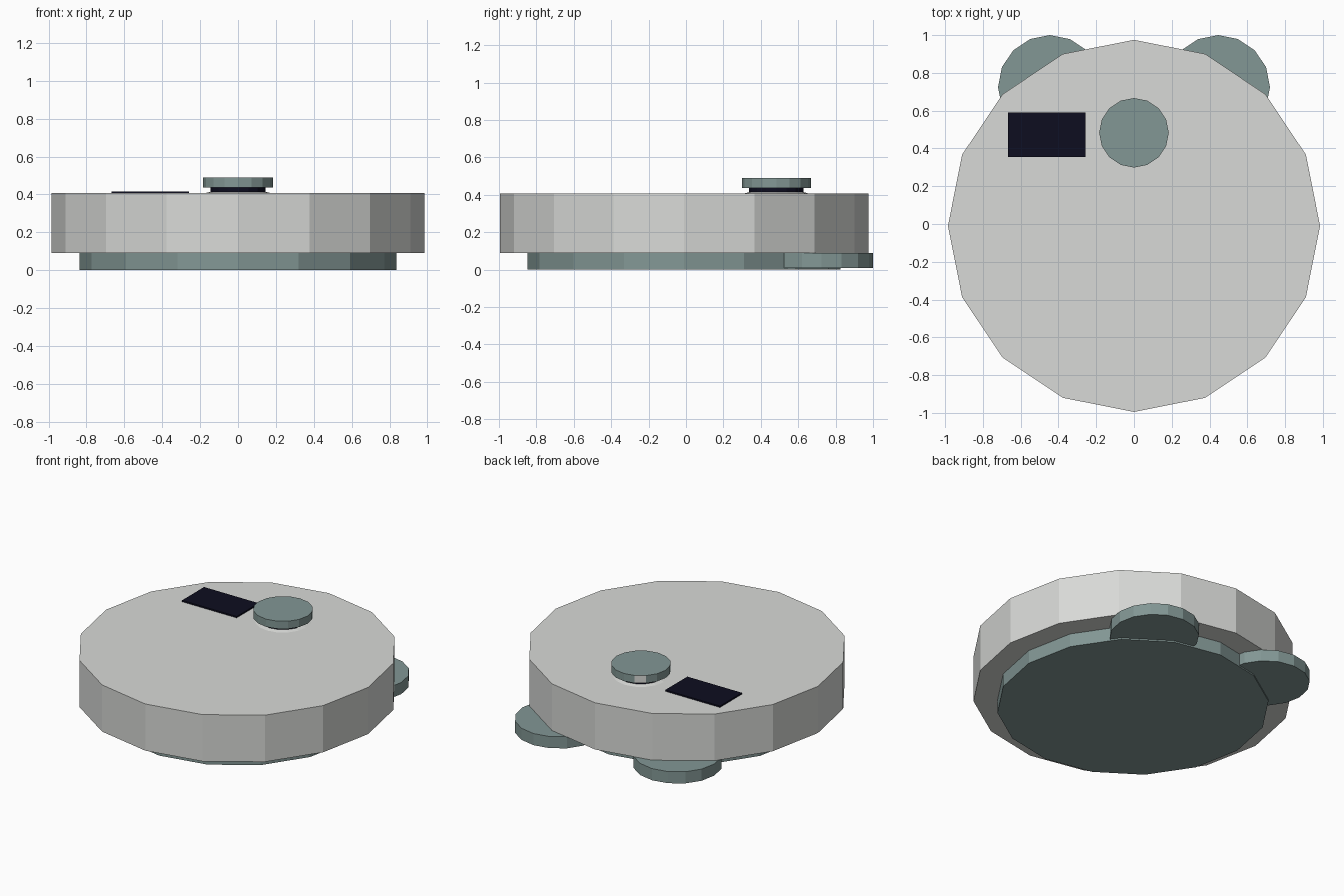
import bpy, bmesh, math

if "Cube" in bpy.data.objects:
    bpy.data.objects.remove(bpy.data.objects["Cube"])


def material(name, rgb):
    m = bpy.data.materials.new(name)
    m.diffuse_color = (*rgb, 1.0)
    m.use_nodes = True
    m.node_tree.nodes["Principled BSDF"].inputs["Base Color"].default_value = m.diffuse_color
    return m


GREY = material("light grey", (0.69, 0.70, 0.68))
TEAL = material("grey teal", (0.225, 0.31, 0.30))
DARK = material("dark navy", (0.004, 0.004, 0.014))


def finish(name, bm, *mats):
    me = bpy.data.meshes.new(name)
    bmesh.ops.recalc_face_normals(bm, faces=bm.faces)
    bm.to_mesh(me)
    bm.free()
    for m in mats:
        me.materials.append(m)
    ob = bpy.data.objects.new(name, me)
    bpy.context.collection.objects.link(ob)
    return ob


def disc(name, x, y, r, z0, z1, *mats, r_top=None):
    """16-sided flat-shaded disc with corners on the axes."""
    bm = bmesh.new()
    rings = []
    for rad, z in ((r, z0), (r if r_top is None else r_top, z1)):
        rings.append([bm.verts.new((x + rad * math.cos(i * math.pi / 8),
                                    y + rad * math.sin(i * math.pi / 8), z))
                      for i in range(16)])
    low, high = rings
    bm.faces.new(low[::-1])
    bm.faces.new(high)
    for i in range(16):
        j = (i + 1) % 16
        bm.faces.new((low[i], low[j], high[j], high[i]))
    return finish(name, bm, *mats)


# Main shell and the narrower base under it
disc("main_body", 0, -0.01, 0.985, 0.09, 0.407, GREY)
disc("base_plate", 0, -0.01, 0.837, 0.0, 0.09, TEAL)

# Two side brushes peeking out at the back
for side, sx in (("left", -1), ("right", 1)):
    disc(side + "_brush_disc", sx * 0.445, 0.725, 0.275, 0.01, 0.089, TEAL)

# Sensor turret: flared collar, dark neck, cap
disc("turret_collar", 0, 0.483, 0.18, 0.405, 0.414, GREY, r_top=0.147)
disc("turret_neck", 0, 0.483, 0.145, 0.412, 0.437, DARK)
cap = disc("turret_cap", 0, 0.483, 0.184, 0.437, 0.489, TEAL, GREY)

# One grey facet on the back left of the cap
aim = math.radians(123.75)
for p in cap.data.polygons:
    if p.normal.x * math.cos(aim) + p.normal.y * math.sin(aim) > 0.99:
        p.material_index = 1

# Dark display plate on top
bm = bmesh.new()
bmesh.ops.create_cube(bm, size=1.0)
for v in bm.verts:
    v.co = (-0.463 + v.co.x * 0.41, 0.472 + v.co.y * 0.236, 0.412 + v.co.z * 0.0098)
finish("display_panel", bm, DARK)
